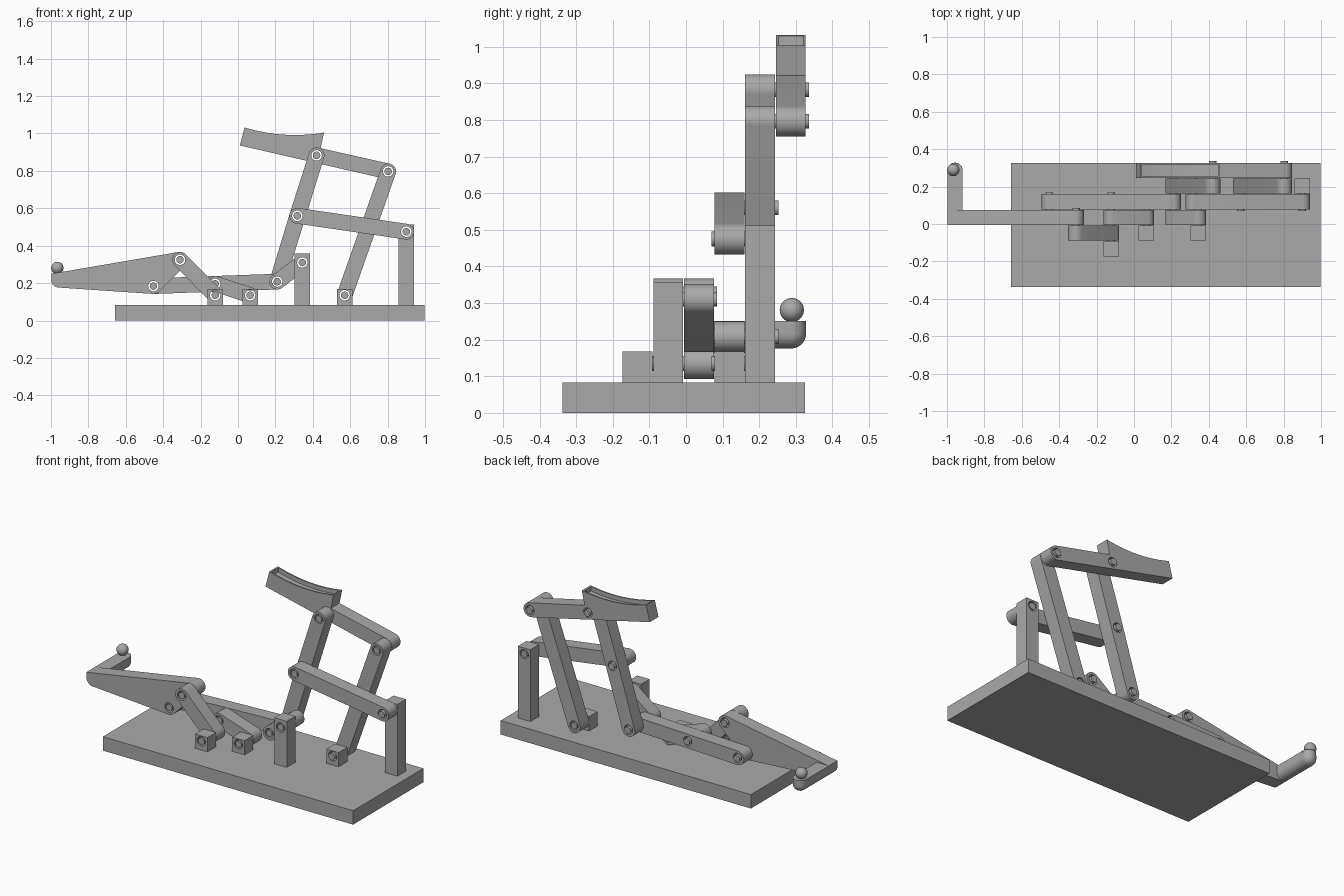
import bpy, bmesh
from math import sin, cos, pi
from mathutils import Vector
from mathutils.geometry import convex_hull_2d

cube = bpy.data.objects.get("Cube")
if cube:
    bpy.data.objects.remove(cube)

grey = bpy.data.materials.new("plain grey")
grey.use_nodes = True
GREY = (0.4, 0.4, 0.4, 1)
grey.diffuse_color = GREY
grey.node_tree.nodes["Principled BSDF"].inputs["Base Color"].default_value = GREY

STEP, WIDE = 0.0837, 0.0815      # spacing and thickness of the side-by-side layers
END_R, HOLE_R, PIN_R = 0.042, 0.028, 0.02
BASE_Z = 0.083


def layer(k):
    return -0.173 + STEP * k


def circle(c, r, n=40):
    return [(c[0] + r * cos(2 * pi * i / n), c[1] + r * sin(2 * pi * i / n)) for i in range(n)]


def hull(points):
    return [points[i] for i in convex_hull_2d([Vector(p) for p in points])]


def finish(obj):
    obj.data.materials.clear()
    obj.data.materials.append(grey)
    bpy.ops.object.select_all(action='DESELECT')
    obj.select_set(True)
    bpy.context.view_layer.objects.active = obj
    bpy.ops.object.shade_smooth_by_angle(angle=0.6)
    return obj


def plate(name, outline, y0, y1, holes=()):
    """Extrude an x-z outline with round holes from y0 to y1."""
    curve = bpy.data.curves.new(name, 'CURVE')
    curve.dimensions, curve.fill_mode = '2D', 'BOTH'
    curve.extrude = (y1 - y0) / 2
    for loop in [outline] + [circle(h, HOLE_R) for h in holes]:
        spline = curve.splines.new('POLY')
        spline.points.add(len(loop) - 1)
        for point, (x, z) in zip(spline.points, loop):
            point.co = (x, z, 0, 1)
        spline.use_cyclic_u = True
    temp = bpy.data.objects.new(name + "_curve", curve)
    bpy.context.collection.objects.link(temp)
    bpy.context.view_layer.update()
    mesh = bpy.data.meshes.new_from_object(temp.evaluated_get(bpy.context.evaluated_depsgraph_get()))
    bpy.data.objects.remove(temp)
    bm = bmesh.new()
    bm.from_mesh(mesh)
    bmesh.ops.remove_doubles(bm, verts=bm.verts, dist=1e-5)
    for v in bm.verts:
        x, z, d = v.co
        v.co = (x, (y0 + y1) / 2 - d, z)
    bmesh.ops.recalc_face_normals(bm, faces=bm.faces)
    bm.to_mesh(mesh)
    bm.free()
    mesh.name = name
    obj = bpy.data.objects.new(name, mesh)
    bpy.context.collection.objects.link(obj)
    return finish(obj)


def link(name, k, joints, extra=()):
    """Bar with rounded ends around its joints."""
    points = [p for j in joints for p in circle(j, END_R)] + list(extra)
    plate(name, hull(points), layer(k), layer(k) + WIDE, joints)


def post(name, k, joint, top):
    """Square upright on the base with one pin hole."""
    x = joint[0]
    box = [(x - 0.041, BASE_Z), (x + 0.041, BASE_Z), (x + 0.041, top), (x - 0.041, top)]
    plate(name, box, layer(k), layer(k) + WIDE, [joint])


def pin(name, joint, k0, k1, front=0.0, back=0.009):
    plate(name, circle(joint, PIN_R, 28), layer(k0) - front, layer(k1) + WIDE + back)


# Joint positions in x and z
jaw_front, jaw_rear = (0.42, 0.883), (0.803, 0.797)
tie_front, tie_rear = (0.317, 0.56), (0.9, 0.475)
knee, stay = (0.21, 0.208), (0.344, 0.31)
rear_foot, lever_top = (0.57, 0.135), (-0.31, 0.325)
lever_foot, rocker_foot = (-0.122, 0.135), (0.065, 0.135)
lever_low, rocker_top = (-0.452, 0.184), (-0.122, 0.196)

# Base and uprights
plate("base", [(-0.657, 0), (0.998, 0), (0.998, BASE_Z), (-0.657, BASE_Z)], -0.338, 0.325)
post("lever_block", 0, lever_foot, 0.168)
post("rocker_block", 1, rocker_foot, 0.168)
post("stay_post", 1, stay, 0.358)
post("rear_leg_block", 3, rear_foot, 0.168)
post("tall_post", 4, tie_rear, 0.512)

# Linkage bars
link("lever_link", 1, [lever_top, lever_foot])
link("stay_link", 2, [stay, knee])
link("rocker_link", 2, [rocker_top, rocker_foot])
link("push_rod", 3, [lever_low, rocker_top, knee])
link("tie_bar", 3, [tie_front, tie_rear])
link("front_leg", 4, [knee, tie_front, jaw_front])
link("rear_leg", 4, [rear_foot, jaw_rear])

# Pins
pin("lever_block_pin", lever_foot, 0, 1)
pin("lever_top_pin", lever_top, 1, 2)
pin("lever_low_pin", lever_low, 2, 3)
pin("rocker_foot_pin", rocker_foot, 1, 2)
pin("rocker_top_pin", rocker_top, 2, 3)
pin("stay_pin", stay, 1, 2)
pin("knee_pin", knee, 2, 4)
pin("tie_front_pin", tie_front, 3, 4)
pin("tie_rear_pin", tie_rear, 3, 4, front=0.009, back=0)
pin("rear_foot_pin", rear_foot, 3, 4, front=0.009, back=0)
pin("jaw_front_pin", jaw_front, 4, 5)
pin("jaw_rear_pin", jaw_rear, 4, 5)

# Hand lever with a side grip of half-round section
grip_end = [(-0.957 + 0.041 * cos(a), 0.217 + 0.041 * sin(a))
            for a in [pi + pi * i / 16 for i in range(17)]]
link("hand_lever", 2, [lever_top, lever_low], grip_end + [(-0.998, 0.25)])
plate("side_grip", grip_end + [(-0.916, 0.251), (-0.998, 0.251)], layer(2), 0.288)

# Rounded end of the grip
bm = bmesh.new()
bmesh.ops.create_uvsphere(bm, u_segments=32, v_segments=20, radius=0.041)
for v in bm.verts:
    v.co.z = min(v.co.z, 0) if v.co.z <= 0.001 else 0.034 * (v.co.z > 0.0)
    if v.co.z > 0:
        r = Vector((v.co.x, v.co.y)).length
        v.co.z = 0.034
bmesh.ops.translate(bm, verts=bm.verts, vec=(-0.957, 0.287, 0.217))
mesh = bpy.data.meshes.new("grip_tip")
bm.to_mesh(mesh)
bm.free()
tip = bpy.data.objects.new("grip_tip", mesh)
bpy.context.collection.objects.link(tip)
finish(tip)

# Ball on the grip
bpy.ops.mesh.primitive_uv_sphere_add(segments=32, ring_count=20, radius=0.033,
                                     location=(-0.966, 0.289, 0.281))
ball = bpy.context.object
ball.name = "ball"
finish(ball)


# Jaw with a dished, hollowed top
def dish(x, drop=0.0):
    t = (x - 0.035) / 0.425
    return 1.032 - 0.027 * t - 0.1 * t * (1 - t) - drop


def dish_curve(x0, x1, drop):
    xs = [x0 + (x1 - x0) * i / 24 for i in range(25)]
    return [(x, dish(x, drop)) for x in xs]


rear_end = [(jaw_rear[0] + END_R * cos(a), jaw_rear[1] + END_R * sin(a))
            for a in [1.35 - pi * i / 20 for i in range(21)]]
outline = dish_curve(0.035, 0.46, 0) + [(0.442, 0.921)] + rear_end + [(0.01, 0.936)]
jaw = plate("jaw", outline, layer(5), layer(5) + WIDE, [jaw_front, jaw_rear])
cutter = plate("jaw_cutter", dish_curve(0.043, 0.449, 0.026) + [(0.449, 1.1), (0.043, 1.1)],
               layer(5) + 0.008, layer(5) + WIDE - 0.008)
cutter.hide_render = True
cut = jaw.modifiers.new("hollow", 'BOOLEAN')
cut.object, cut.operation, cut.solver = cutter, 'DIFFERENCE', 'EXACT'
bpy.context.view_layer.objects.active = jaw
bpy.ops.object.modifier_apply(modifier="hollow")
bpy.data.objects.remove(cutter)
finish(jaw)
